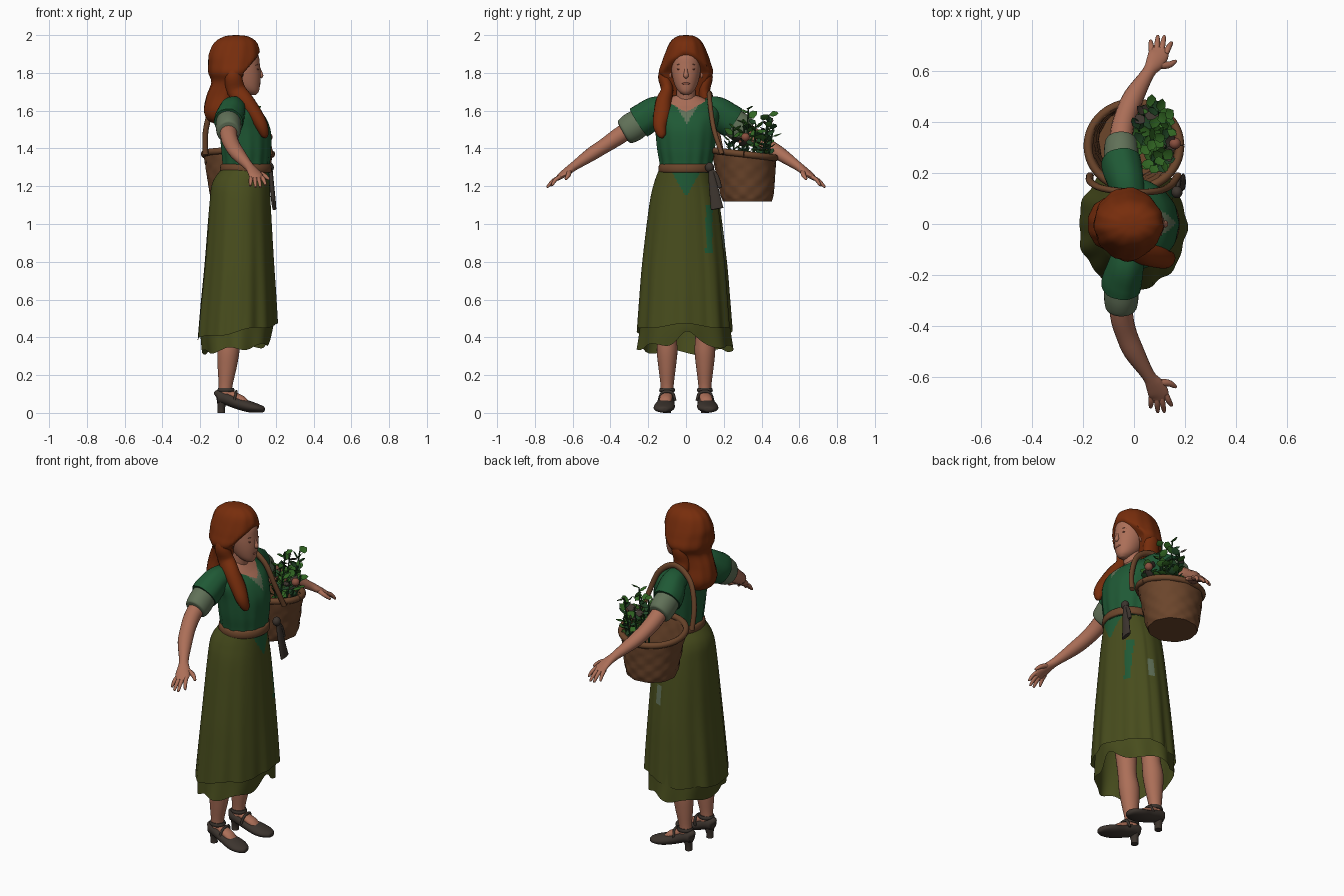
import bpy, bmesh, math, random
from mathutils import Vector
random.seed(4)

def material(name, r, g, b):
    m = bpy.data.materials.new(name)
    m.diffuse_color = [((c / 255 + .055) / 1.055) ** 2.4 for c in (r, g, b)] + [1]
    return m

HAIR = material("auburn hair", 119, 45, 12)
SKIN = material("skin", 172, 111, 88)
GREEN = material("bodice green", 31, 89, 53)
OLIVE = material("olive skirt", 72, 77, 29)
CUFF = material("grey green linen", 97, 113, 88)
BROWN = material("wicker brown", 107, 69, 43)
DARK = material("dark leather", 60, 52, 46)
LEAF = material("leaf green", 48, 100, 34)
DEEP = material("deep leaf green", 33, 70, 38)
ROSE = material("dull rose", 138, 80, 63)

def finish(name, bm, mats, rule=None, angle=50, normals=True):
    if normals:
        bmesh.ops.recalc_face_normals(bm, faces=bm.faces)
    if rule:
        for f in bm.faces:
            f.material_index = rule(f.calc_center_median())
    me = bpy.data.meshes.new(name)
    bm.to_mesh(me)
    bm.free()
    for m in mats:
        me.materials.append(m)
    for p in me.polygons:
        p.use_smooth = True
    me.set_sharp_from_angle(angle=math.radians(angle))
    ob = bpy.data.objects.new(name, me)
    bpy.context.collection.objects.link(ob)
    return ob

def spline(pts, sub):
    out = []
    for i in range(len(pts) - 1):
        q = [pts[max(i - 1, 0)], pts[i], pts[i + 1], pts[min(i + 2, len(pts) - 1)]]
        for k in range(sub):
            t = k / sub
            out.append([.5 * (2 * b + (c - a) * t + (2 * a - 5 * b + 4 * c - d) * t * t
                        + (3 * b - a - 3 * c + d) * t ** 3) for a, b, c, d in zip(*q)])
    return out + [list(pts[-1])]

def tube(name, pts, mats, up=(0, 0, 1), seg=16, sub=4, flat=False, caps=True, warp=None, rule=None):
    """Skin elliptical rings (x, y, z, side radius, up radius) along a smooth path."""
    rows, up = spline(pts, sub), Vector(up)
    bm, rings = bmesh.new(), []
    for i, r in enumerate(rows):
        c = Vector(r[:3])
        t = Vector(rows[min(i + 1, len(rows) - 1)][:3]) - Vector(rows[max(i - 1, 0)][:3])
        t = Vector((0, 0, 1)) if flat else t.normalized()
        a = t.cross(up).normalized()
        b = a.cross(t)
        ring = []
        for k in range(seg):
            th = 2 * math.pi * k / seg
            p = c + a * max(r[3], .001) * math.cos(th) + b * max(r[4], .001) * math.sin(th)
            ring.append(bm.verts.new(warp(p, c, th) if warp else p))
        rings.append(ring)
    for p, q in zip(rings, rings[1:]):
        for k in range(seg):
            bm.faces.new((p[k], p[k - 1], q[k - 1], q[k]))
    if caps:
        bm.faces.new(rings[0])
        bm.faces.new(rings[-1])
    return finish(name, bm, mats if isinstance(mats, list) else [mats], rule)

def loft(name, rows, mats, cy=0, seg=48, **kw):
    """Horizontal rings given as (z, centre x, y radius, x radius)."""
    return tube(name, [(x, cy, z, ry, rx) for z, x, ry, rx in rows], mats, (1, 0, 0), seg, flat=True, **kw)

def ball(name, loc, size, mat):
    bm = bmesh.new()
    bmesh.ops.create_uvsphere(bm, u_segments=16, v_segments=10, radius=1)
    for v in bm.verts:
        v.co = Vector([c * s + l for c, s, l in zip(v.co, size, loc)])
    return finish(name, bm, [mat])

# Head, face and neck
loft("head", [(1.684, .075, .015, .02), (1.70, .066, .038, .043), (1.73, .05, .057, .066), (1.78, .036, .072, .084),
              (1.84, .026, .08, .09), (1.9, .02, .075, .085), (1.96, 0, .04, .05)], SKIN)
tube("neck", [(-.01, 0, 1.56, .07, .06), (0, 0, 1.64, .053, .053), (.02, 0, 1.74, .048, .05)], SKIN, (1, 0, 0))
tube("nose", [(.106, 0, 1.84, .007, .007), (.115, 0, 1.81, .009, .01), (.121, 0, 1.785, .014, .013),
              (.117, 0, 1.774, .007, .006)], SKIN, (1, 0, 0))
ball("lips", (.113, 0, 1.744), (.007, .021, .007), ROSE)
for s in (-1, 1):
    ball("eye", (.104, s * .034, 1.82), (.006, .014, .005), ROSE)
    tube("eyebrow", [(.108, s * .016, 1.838, .003, .002), (.103, s * .036, 1.845, .004, .002),
                     (.086, s * .056, 1.838, .003, .002)], ROSE, seg=8)
    ball("ear", (.012, s * .083, 1.8), (.018, .01, .03), SKIN)

# Hair cap falling down the back, pressed flat where it frames the face
def frame_face(p, c, th):
    wave = 1 + .018 * math.sin(11 * th + p.z * 14)
    p = Vector((c.x + (p.x - c.x) * wave, p.y * wave, p.z))
    if p.z < 1.92:
        stops = [(1.92, .12), (1.88, .098), (1.8, .03), (1.7, -.01), (1.5, -.06)]
        for (z1, x1), (z0, x0) in zip(stops, stops[1:]):
            if z0 <= p.z <= z1:
                p.x = min(p.x, x0 + (x1 - x0) * (p.z - z0) / (z1 - z0))
    return p
loft("hair", [(2, -.01, .01, .01), (1.992, -.01, .05, .065), (1.96, -.013, .086, .112), (1.9, -.018, .113, .135),
              (1.85, -.02, .13, .136), (1.8, -.025, .142, .13), (1.75, -.04, .115, .1), (1.68, -.068, .1, .098),
              (1.6, -.098, .102, .083), (1.55, -.1, .078, .06), (1.53, -.1, .02, .02)], HAIR, warp=frame_face, sub=5)
tube("front_lock", [(-.02, -.1, 1.83, .03, .03), (-.025, -.112, 1.78, .036, .045), (-.01, -.1, 1.71, .033, .05),
                    (.04, -.118, 1.65, .042, .045), (.09, -.127, 1.58, .045, .04), (.125, -.138, 1.52, .036, .033),
                    (.142, -.128, 1.47, .022, .02), (.145, -.122, 1.455, .003, .003)], HAIR, (1, 0, 0))
tube("side_lock", [(-.02, .1, 1.83, .025, .03), (-.03, .108, 1.78, .034, .045), (-.04, .095, 1.71, .033, .05),
                   (-.04, .105, 1.65, .033, .045), (-.06, .1, 1.6, .01, .01)], HAIR, (1, 0, 0))

# Bodice with open neckline and linen inset
def bodice_rule(c):
    if c.x > 0 and c.z > 1.59 + .6 * abs(c.y):
        return 1
    if c.x > 0 and c.z > 1.53 and abs(c.y - .005) < (c.z - 1.53) * .6:
        return 2
    return 0
loft("bodice", [(1.27, .042, .135, .125), (1.32, .042, .138, .125), (1.4, .042, .152, .132), (1.5, .036, .163, .135),
                (1.58, .018, .175, .118), (1.63, -.005, .155, .09), (1.66, -.015, .11, .07), (1.68, -.015, .06, .055)],
     [GREEN, SKIN, CUFF], seg=120, sub=12, rule=bodice_rule,
     warp=lambda p, c, th: c + (p - c) * (1 + .014 * math.sin(13 * th) * max(0, 1.6 - p.z) * 5))

# Sleeves, arms and hands
for s in (-1, 1):
    tube("sleeve", [(-.015, s * .09, 1.615, .06, .06), (-.03, s * .16, 1.6, .076, .07),
                    (-.045, s * .215, 1.56, .086, .078), (-.05, s * .25, 1.537, .087, .076)], GREEN, (1, 0, 0), 24,
         warp=lambda p, c, th: c + (p - c) * (1 + .02 * math.sin(7 * th)))
    tube("sleeve_cuff", [(-.05, s * .235, 1.545, .072, .066), (-.05, s * .28, 1.515, .078, .068),
                         (-.05, s * .322, 1.488, .07, .062), (-.05, s * .332, 1.482, .052, .05)], CUFF, (1, 0, 0), 24)
    tube("arm", [(-.05, s * .28, 1.515, .046, .046), (-.048, s * .36, 1.462, .045, .045),
                 (-.03, s * .43, 1.415, .042, .04), (0, s * .5, 1.37, .04, .036), (.055, s * .59, 1.308, .026, .024),
                 (.078, s * .625, 1.282, .034, .02), (.095, s * .66, 1.256, .04, .016),
                 (.1, s * .685, 1.238, .034, .011)], SKIN)
    for bx, tx, ty, tz in ((.07, .065, .715, 1.205), (.088, .093, .733, 1.198),
                           (.106, .118, .732, 1.198), (.124, .146, .708, 1.208)):
        tube("finger", [(bx, s * .665, 1.25, .011, .011), ((bx + tx) / 2, s * (.672 + ty) / 2, (1.25 + tz) / 2 + .006,
              .011, .01), (tx, s * ty, tz, .007, .007), (tx, s * (ty + .003), tz - .003, .001, .001)], SKIN, seg=10)
    tube("thumb", [(.095, s * .62, 1.278, .015, .013), (.135, s * .622, 1.26, .013, .012),
                   (.16, s * .635, 1.24, .008, .008), (.166, s * .64, 1.235, .001, .001)], SKIN, seg=10)

# Skirt layers with folds and slanted hems
def folds(p, c, th):
    f = max(0, (1.3 - p.z) / .88)
    k = 1 + f * (.022 * math.sin(9 * th) + .014 * math.sin(16 * th + 1))
    k += .022 * min(f * 4, 1) if .35 < th < 1.0 else 0      # wrapped edge
    q = c + (p - c) * k
    q.z += f ** 5 * (.038 * math.sin(th) + .008 * math.sin(5 * th))
    return q
def skirt_rule(c):
    if c.x > 0 and c.z > 1.15 and abs(c.y) < .055 * (c.z - 1.14) / .1:
        return 1
    if c.x > 0 and .84 < c.z < 1.1 and abs(c.y - .122) < .018:
        return 1
    return 2 if .88 < c.z < .99 and .14 < math.atan2(c.x, c.y) < .3 else 0
loft("skirt", [(1.3, .042, .13, .122), (1.22, .016, .16, .151), (1.1, .01, .186, .162), (.8, .005, .222, .182),
               (.6, 0, .238, .198), (.43, -.005, .25, .21)], [OLIVE, GREEN, CUFF], cy=-.008, seg=120, sub=12,
     caps=False, warp=folds, rule=skirt_rule)
def ragged(p, c, th):
    f = (.62 - p.z) / .28
    q = c + (p - c) * (1 + f * .035 * math.sin(8 * th + 2))
    q.z += f * f * (.02 * math.sin(th) + .012 * math.sin(6 * th))
    if q.x > 0:
        q.z += f * f * .07 * math.exp(-(q.y / .06) ** 2)
    return q
loft("underskirt", [(.62, 0, .225, .185), (.45, -.005, .235, .19), (.34, -.005, .248, .18)], OLIVE, cy=-.005,
     seg=96, sub=8, caps=False, warp=ragged)

# Belt with knot and hanging ends
loft("belt", [(1.272, .042, .138, .13), (1.28, .042, .146, .137), (1.31, .042, .144, .135), (1.318, .042, .135, .126)],
     BROWN, cy=0, sub=2)
ball("belt_knot", (.168, .125, 1.3), (.022, .024, .026), DARK)
tube("belt_tail", [(.172, .13, 1.3, .012, .01), (.178, .142, 1.22, .022, .012), (.188, .158, 1.12, .03, .012),
                   (.193, .165, 1.08, .034, .01)], DARK, (1, 0, 0))
tube("belt_short_tail", [(.168, .125, 1.3, .01, .008), (.175, .16, 1.25, .014, .008), (.178, .175, 1.19, .016, .008)],
     DARK, (1, 0, 0))

# Legs, feet and heeled shoes
for s in (-1, 1):
    y = s * .1
    tube("leg", [(-.068, y, .08, .034, .038), (-.066, y, .14, .034, .036), (-.058, y, .24, .046, .05),
                 (-.05, y, .33, .055, .058), (-.035, y, .43, .052, .052), (-.02, y * .95, .65, .07, .07)], SKIN,
         (1, 0, 0), 24)
    tube("foot", [(-.06, y, .11, .03, .03), (-.025, s * .103, .092, .032, .022), (.02, s * .108, .068, .034, .023),
                  (.05, s * .112, .05, .03, .014)], SKIN)
    tube("shoe", [(-.117, s * .1, .085, .012, .018), (-.105, s * .1, .088, .036, .036), (-.06, s * .102, .075, .042, .034),
                  (0, s * .108, .05, .047, .031), (.06, s * .114, .033, .056, .03), (.105, s * .12, .024, .05, .023),
                  (.135, s * .122, .018, .028, .015), (.142, s * .122, .017, .004, .004)], DARK, seg=24)
    tube("shoe_heel", [(-.088, y, 0, .021, .02), (-.088, y, .03, .022, .02), (-.082, y, .08, .034, .033)], DARK,
         (1, 0, 0))
    tube("ankle_strap", [(-.064, y, .11, .038, .041), (-.064, y, .12, .042, .046), (-.064, y, .132, .038, .041)],
         DARK, (1, 0, 0), 20)
    tube("instep_strap", [(-.02, y - .043, .065, .007, .007), (-.01, y - .025, .108, .008, .007),
                          (-.01, y + .025, .108, .008, .007), (-.02, y + .043, .065, .007, .007)], DARK, (1, 0, 0), 8)

# Woven basket, hollow, with rim and shoulder handle
def weave(p, c, th):
    q = c + (p - c) * (1 + .018 * math.sin(10 * th + (round((p.z - 1.12) / .04) % 2) * math.pi))
    q.z -= (q.y - .31) * .1 * (p.z - 1.12) / .25
    return q
tube("basket", [(0, .325, 1.12, .128, .135), (0, .322, 1.16, .141, .148), (0, .316, 1.25, .154, .163),
                (0, .307, 1.365, .169, .18), (0, .307, 1.37, .155, .165), (0, .316, 1.25, .14, .147),
                (0, .32, 1.15, .13, .137)], BROWN, (1, 0, 0), 72, 5, flat=True, warp=weave)
tube("basket_rim", [(.18 * math.cos(a), .306 + .168 * math.sin(a), 1.37 - .02 * math.sin(a), .017, .018)
                    for a in [i * math.pi / 12 for i in range(25)]], BROWN, seg=10)
tube("basket_handle", [(-.172, .19, 1.37, .015, .013), (-.17, .165, 1.5, .015, .013), (-.125, .14, 1.63, .016, .013),
                       (-.02, .125, 1.69, .018, .013), (.085, .128, 1.63, .016, .013), (.14, .148, 1.5, .015, .013),
                       (.172, .19, 1.37, .015, .013)], BROWN, (0, 1, 0), 10, 6)

# Herbs: curved stems carrying broad folded leaves
leaves = bmesh.new()
def add_leaf(base, d, length, width, mat):
    roll = Vector((random.uniform(-.8, .8), random.uniform(-.8, .8), 1))
    side = d.cross(roll).normalized() * width
    n = side.cross(d).normalized() * width * .3
    v = [leaves.verts.new(p) for p in (base, base + d * length * .45 - n, base + d * length,
         base + d * length * .35 + side, base + d * length * .75 + side * .75,
         base + d * length * .35 - side, base + d * length * .75 - side * .75)]
    for idx in ((0, 3, 1), (1, 3, 4), (1, 4, 2), (0, 1, 5), (1, 6, 5), (1, 2, 6)):
        leaves.faces.new([v[i] for i in idx]).material_index = mat
tips = [(.08, .33, 1.61), (.1, .44, 1.58), (.04, .43, 1.54), (.12, .25, 1.51), (.13, .37, 1.53), (.03, .31, 1.54),
        (.07, .46, 1.5), (.13, .3, 1.46), (.02, .37, 1.48), (.12, .42, 1.45), (.09, .23, 1.44)]
for n, tip in enumerate(tips):
    tip = Vector(tip)
    root = Vector((.04 + (tip.x - .05) * .3, .32 + (tip.y - .34) * .4, 1.16))
    mid = root.lerp(tip, .5) + (tip - Vector((.05, .34, tip.z))) * .12
    tube("herb_stem", [(*root, .006, .006), (*mid, .005, .005), (*tip, .004, .004)], DEEP, (1, 0, 0), 6, 3)
    for k in range(9):
        t = .56 + .44 * k / 8
        p = root * (1 - t) ** 2 + mid * 2 * t * (1 - t) + tip * t * t
        a = k * 2.4 + n
        d = Vector((math.cos(a), math.sin(a), random.uniform(.1, .9))).normalized()
        mat = 2 if n % 5 == 2 and k > 4 else random.choice((0, 0, 1))
        add_leaf(p, d, random.uniform(.045, .064), random.uniform(.018, .026), mat)
finish("herb_leaves", leaves, [LEAF, DEEP, DARK], angle=30, normals=False)
for p in ((.16, .315, 1.46), (.02, .3, 1.44)):
    ball("berry", p, (.023, .023, .023), ROSE)
